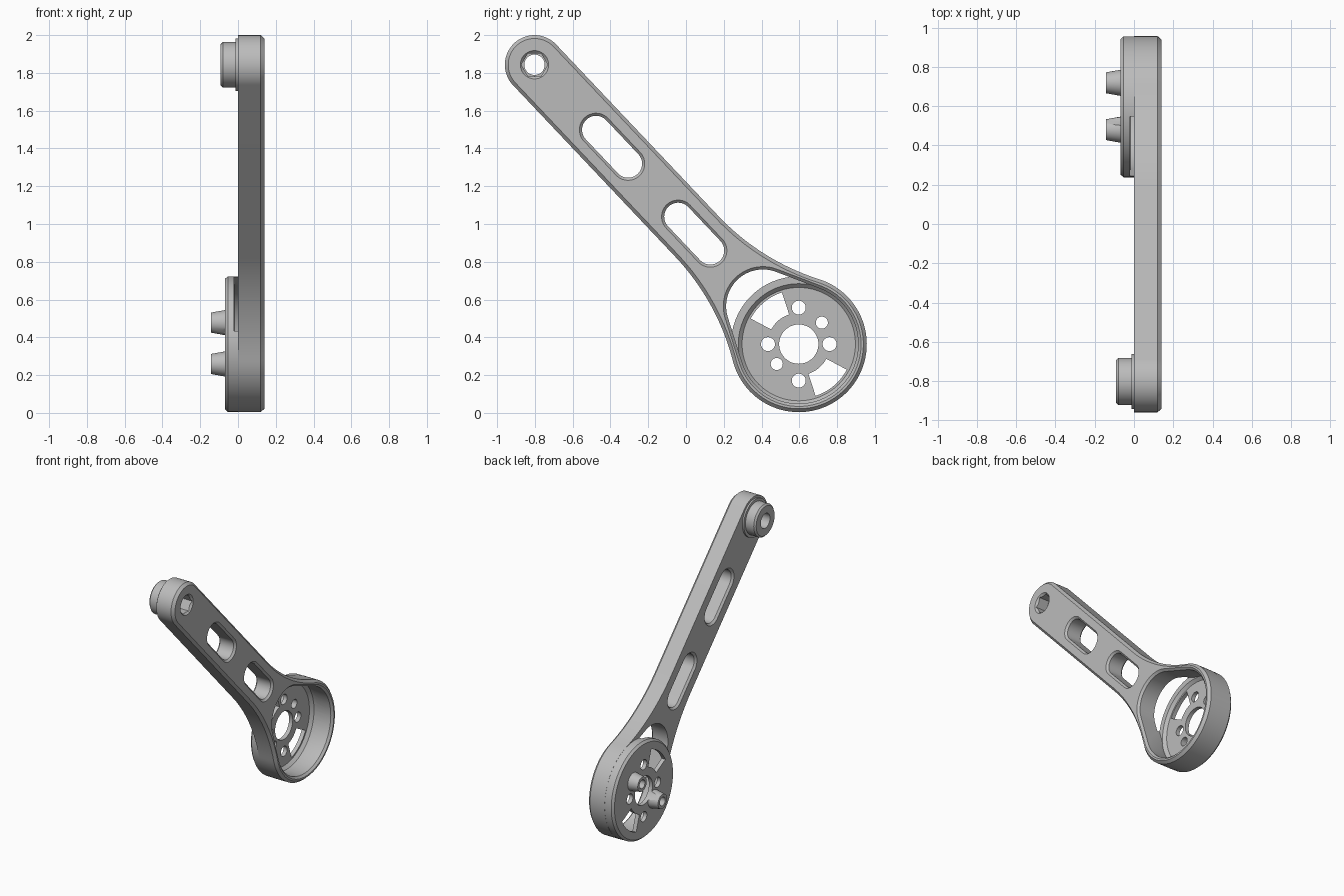
import bpy
import bmesh
from math import atan2, acos, cos, sin, pi, radians, sqrt
from mathutils import Vector

if "Cube" in bpy.data.objects:
    bpy.data.objects.remove(bpy.data.objects["Cube"])

grey = bpy.data.materials.new("satin grey")
grey.use_nodes = True
GREY = (0.5, 0.5, 0.5, 1)
grey.diffuse_color = GREY
grey.node_tree.nodes["Principled BSDF"].inputs["Base Color"].default_value = GREY

# Key dimensions in the y-z plane; the arm axis runs from pivot to hub
PIVOT, HUB = Vector((-0.802, 1.843)), Vector((0.597, 0.364))
PIVOT_R, HUB_R, FILLET_R = 0.157, 0.36, 1.26
THICK, BACK = 0.14, -0.07
LENGTH = (HUB - PIVOT).length
ALONG = (HUB - PIVOT).normalized()
ACROSS = Vector((-ALONG.y, ALONG.x))


def arc(cu, cv, r, a0, a1, n):
    return [(cu + r * cos(a0 + (a1 - a0) * i / n), cv + r * sin(a0 + (a1 - a0) * i / n))
            for i in range(n + 1)]


def circle(c, r, n=48):
    return arc(c[0], c[1], r, 0, 2 * pi, n)[:-1]


def on_arm(points):
    return [tuple(PIVOT + ALONG * u + ACROSS * v) for u, v in points]


def arm_outline(off=0.0):
    """Small round end, straight sides, wide fillets into the hub circle."""
    reach = sqrt((FILLET_R + HUB_R) ** 2 - (FILLET_R + PIVOT_R) ** 2)
    rise = FILLET_R + PIVOT_R
    phi = atan2(rise, reach)
    half = arc(0, 0, PIVOT_R + off, pi, 1.5 * pi, 20)
    half += arc(LENGTH - reach, -rise, FILLET_R - off, pi / 2, phi, 16)
    half += arc(LENGTH, 0, HUB_R + off, phi + pi, 2 * pi, 40)[1:]
    return on_arm(half + [(u, -v) for u, v in reversed(half[1:-1])])


def hull(u1, r1, u2, r2):
    """Outline around two circles on the arm axis."""
    t = acos((r1 - r2) / (u2 - u1))
    return on_arm(arc(u1, 0, r1, t, 2 * pi - t, 28) + arc(u2, 0, r2, -t, t, 40))


def loft(name, sections):
    """Solid through matching outlines, each given as (x, points)."""
    bm = bmesh.new()
    rings = [[bm.verts.new((x, y, z)) for y, z in pts] for x, pts in sections]
    n = len(rings[0])
    for a, b in zip(rings, rings[1:]):
        for i in range(n):
            j = (i + 1) % n
            bm.faces.new((a[i], a[j], b[j], b[i]))
    bm.faces.new(list(reversed(rings[0])))
    bm.faces.new(rings[-1])
    bmesh.ops.recalc_face_normals(bm, faces=bm.faces)
    mesh = bpy.data.meshes.new(name)
    bm.to_mesh(mesh)
    bm.free()
    mesh.materials.append(grey)
    obj = bpy.data.objects.new(name, mesh)
    bpy.context.collection.objects.link(obj)
    return obj


def turned(name, c, profile, n=48):
    return loft(name, [(x, circle(c, r, n)) for x, r in profile])


def combine(obj, others, operation):
    for other in others:
        mod = obj.modifiers.new(other.name, 'BOOLEAN')
        mod.operation, mod.solver, mod.object = operation, 'EXACT', other
    bpy.context.view_layer.update()
    result = obj.evaluated_get(bpy.context.evaluated_depsgraph_get())
    mesh = bpy.data.meshes.new_from_object(result)
    obj.modifiers.clear()
    obj.data = mesh
    for other in others:
        bpy.data.objects.remove(other)


def polar(r, degrees):
    a = radians(degrees)
    return (HUB.x + r * cos(a), HUB.y + r * sin(a))


# Arm plate with a chamfered front edge
arm = loft("crank_arm", [(0, arm_outline()), (THICK - 0.02, arm_outline()),
                         (THICK, arm_outline(-0.018))])

# Shallow hub cup, pivot boss with collar, and the two tapered pegs
PEGS = [polar(0.167, 43), polar(0.157, 222)]
parts = [turned("hub_cup", HUB, [(BACK, HUB_R - 0.016), (BACK + 0.016, HUB_R - 0.001),
                                 (0.006, HUB_R - 0.001)], 96),
         turned("pivot_collar", PIVOT, [(-0.012, 0.14), (0.01, 0.14)]),
         turned("pivot_boss", PIVOT, [(-0.092, 0.108), (-0.08, 0.12), (0.02, 0.12)])]
for peg in PEGS:
    parts.append(turned("peg", peg, [(-0.143, 0.053), (BACK + 0.01, 0.068)], 32))
combine(arm, parts, 'UNION')

# Open pocket around the hub and the recess down to the hub floor
cuts = [loft("pocket", [(-0.02, hull(1.76, 0.195, LENGTH, 0.315)),
                        (THICK - 0.015, hull(1.76, 0.195, LENGTH, 0.315)),
                        (THICK + 0.005, hull(1.76, 0.215, LENGTH, 0.335))]),
        turned("recess", HUB, [(-0.04, 0.3), (-0.018, 0.322), (0.02, 0.314)], 96)]

# Long slots, chamfered on both sides
for u1, u2 in ((0.474, 0.721), (1.107, 1.354)):
    levels = ((-0.005, 0.093), (0.014, 0.074), (THICK - 0.014, 0.074), (THICK + 0.005, 0.093))
    cuts.append(loft("slot", [(x, hull(u1, r, u2, r)) for x, r in levels]))

# Pivot bore with hexagonal socket and countersink
cuts += [turned("bore", PIVOT, [(-0.2, 0.054), (0.2, 0.054)]),
         turned("socket", PIVOT, [(0.05, 0.07), (0.2, 0.07)], 6),
         turned("countersink", PIVOT, [(THICK - 0.014, 0.061), (THICK + 0.005, 0.08)])]

# Hub floor: centre hole, screw holes, peg bores and two curved windows
cuts.append(turned("centre_hole", HUB, [(-0.2, 0.104), (0.1, 0.104)]))
for a in (0, 90, 180, 270):
    c = polar(0.163 if a % 180 == 0 else 0.193, a)
    cuts.append(turned("screw_hole", c, [(-0.2, 0.037), (0.1, 0.037)], 32))
for peg in PEGS:
    cuts.append(turned("peg_bore", peg, [(-0.2, 0.032), (0.1, 0.032)], 32))
for a in (108, 288):
    a0, a1 = radians(a), radians(a + 44)
    window = (arc(HUB.x, HUB.y, 0.288, a0, a1, 14)
              + arc(HUB.x, HUB.y, 0.165, a1, a0, 14))
    cuts.append(loft("window", [(-0.2, window), (0.1, window)]))
combine(arm, cuts, 'DIFFERENCE')

# Smooth shading with sharp chamfer edges
bpy.context.view_layer.objects.active = arm
arm.select_set(True)
bpy.ops.object.shade_smooth_by_angle(angle=radians(25))
